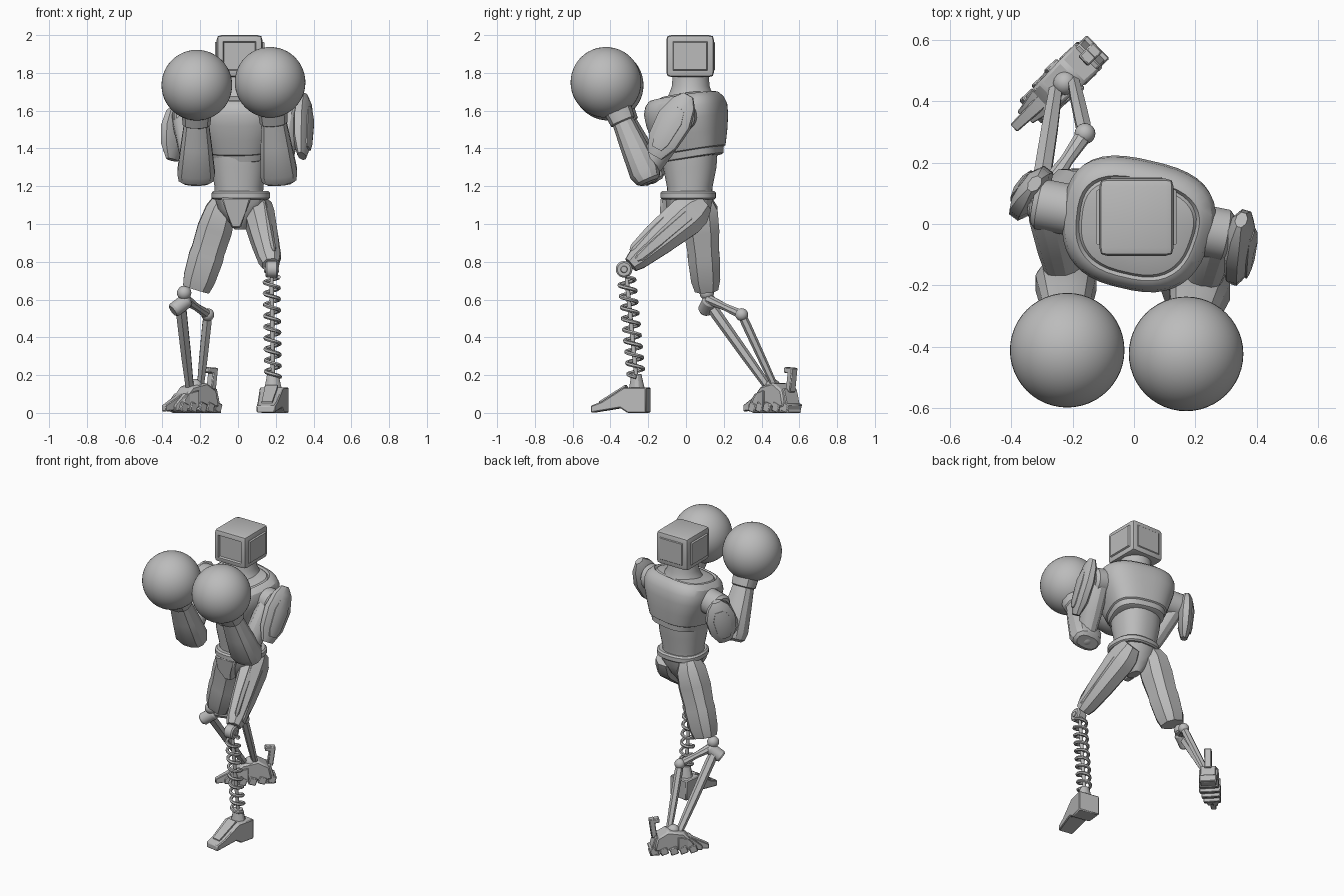
import bpy, bmesh, math
from mathutils import Matrix, Vector

if "Cube" in bpy.data.objects:
    bpy.data.objects.remove(bpy.data.objects["Cube"])

grey = bpy.data.materials.new("plain_grey")
grey.use_nodes = True
grey.diffuse_color = (0.5, 0.5, 0.5, 1)
grey.node_tree.nodes["Principled BSDF"].inputs["Base Color"].default_value = grey.diffuse_color
parts = []


def place(x, y, z, pitch=0, yaw=0):
    turn = Matrix.Rotation(math.radians(yaw), 4, 'Z') @ Matrix.Rotation(math.radians(pitch), 4, 'X')
    return Matrix.Translation((x, y, z)) @ turn


def finish(name, bm, matrix=Matrix(), bevel=0):
    """Turn a bmesh into a named part."""
    bmesh.ops.recalc_face_normals(bm, faces=bm.faces)
    mesh = bpy.data.meshes.new(name)
    bm.to_mesh(mesh)
    bm.free()
    mesh.materials.append(grey)
    obj = bpy.data.objects.new(name, mesh)
    obj.matrix_world = matrix
    bpy.context.collection.objects.link(obj)
    if bevel:
        mod = obj.modifiers.new("edge_bevel", 'BEVEL')
        mod.width, mod.segments = bevel, 1
    parts.append(obj)
    return obj


def loft(name, rings, matrix=Matrix(), sides=32, power=2.0, flare=0.0):
    """Skin stacked rings given as (height, half width, half depth); flare widens the +y side."""
    bm = bmesh.new()
    loops = []
    for h, rx, ry in rings:
        loop = []
        for i in range(sides):
            a = (i + 0.5) * math.tau / sides
            c, s = math.cos(a), math.sin(a)
            y = math.copysign(abs(s) ** (2 / power), s)
            x = math.copysign(abs(c) ** (2 / power), c) * (1 + flare * y)
            loop.append(bm.verts.new((x * rx, y * ry, h)))
        loops.append(loop)
    for low, high in zip(loops, loops[1:]):
        for i in range(sides):
            j = (i + 1) % sides
            bm.faces.new((low[i], low[j], high[j], high[i]))
    bm.faces.new(loops[0])
    bm.faces.new(loops[-1])
    return finish(name, bm, matrix)


def limb(name, a, b, rings, sides=8, power=2.0, hint=None):
    """Loft along the line a to b, ring heights being fractions of it."""
    a, b = Vector(a), Vector(b)
    axis = (b - a).normalized()
    hint = hint or (Vector((1, 0, 0)) if abs(axis.x) < 0.8 else Vector((0, 0, 1)))
    side = (hint - axis * hint.dot(axis)).normalized()
    frame = Matrix((side, axis.cross(side), axis)).transposed().to_4x4()
    length = (b - a).length
    return loft(name, [(t * length, rx, ry) for t, rx, ry in rings],
                Matrix.Translation(a) @ frame, sides, power)


def rod(name, a, b, r, sides=20):
    return limb(name, a, b, [(0, r * .8, r * .8), (.12, r, r), (.88, r, r), (1, r * .8, r * .8)], sides)


def ball(name, center, r, seg=24):
    bm = bmesh.new()
    bmesh.ops.create_uvsphere(bm, u_segments=seg, v_segments=seg // 2, radius=r)
    return finish(name, bm, Matrix.Translation(center))


def box(name, size, matrix, bevel=0):
    bm = bmesh.new()
    bmesh.ops.create_cube(bm, size=1)
    bmesh.ops.scale(bm, vec=size, verts=bm.verts)
    return finish(name, bm, matrix, bevel)


def prism(name, outline, width, matrix, bevel=0, taper=1.0):
    """Side outline (y, z) pushed out across x, narrowing towards low y."""
    bm = bmesh.new()
    ys = [p[0] for p in outline]
    sides = []
    for s in (-.5, .5):
        sides.append([bm.verts.new((s * width * (taper + (1 - taper) * (y - min(ys)) / (max(ys) - min(ys))), y, z))
                      for y, z in outline])
    n = len(outline)
    for i in range(n):
        j = (i + 1) % n
        bm.faces.new((sides[0][i], sides[0][j], sides[1][j], sides[1][i]))
    for loop in sides:
        bm.faces.new(loop)
    return finish(name, bm, matrix, bevel)


# Head: chamfered box, recessed screen, raised cheek and back panels
bm = bmesh.new()
bmesh.ops.create_cube(bm, size=1)
bmesh.ops.scale(bm, vec=(.242, .252, .222), verts=bm.verts)
bmesh.ops.bevel(bm, geom=bm.edges[:], offset=.026, segments=2, profile=.6, affect='EDGES')
bm.normal_update()
for axis, lift in (((0, -1, 0), -.015), ((0, 1, 0), .005), ((1, 0, 0), .01), ((-1, 0, 0), .01)):
    face = max(bm.faces, key=lambda f: f.normal.dot(Vector(axis)) * f.calc_area())
    bmesh.ops.inset_individual(bm, faces=[face], thickness=.012, depth=0)
    bmesh.ops.inset_individual(bm, faces=[face], thickness=.006, depth=lift)
finish("head", bm, place(.008, .022, 1.889))
loft("neck", [(1.64, .15, .14), (1.69, .12, .115), (1.73, .1, .1), (1.79, .098, .096)], place(.008, .025, 0))

# Chest shell with lower lip and recessed collar
chest = place(.012, .012, 1.5, 9, -13)
loft("chest", [(-.155, .148, .145), (-.15, .162, .158), (-.115, .17, .165), (-.11, .18, .175), (-.03, .21, .195),
               (.05, .238, .21), (.11, .245, .213), (.15, .235, .2), (.175, .21, .178), (.18, .198, .165),
               (.168, .188, .155), (.178, .18, .147), (.19, .13, .1)], chest, 40, 2.7, .09)
loft("waist", [(1.15, .128, .12), (1.2, .13, .122), (1.3, .148, .142), (1.42, .155, .15)], place(.005, .02, 0), 32, 2.3)

# Hips: belt, pelvis and front plate
loft("belt", [(1.13, .145, .138), (1.138, .155, .148), (1.165, .155, .148), (1.175, .145, .138)],
     place(.015, .012, 0), 32, 2.5)
loft("pelvis", [(.97, .03, .05), (1.02, .07, .09), (1.08, .12, .12), (1.14, .14, .132)], place(.012, .015, 0), 12, 2.3)
bm = bmesh.new()
plate = [bm.verts.new(p) for p in ((-.08, -.135, 1.14), (.08, -.135, 1.14), (.05, -.13, 1.06),
                                   (.025, -.1, .98), (-.025, -.1, .98), (-.05, -.13, 1.06))]
made = bmesh.ops.extrude_face_region(bm, geom=[bm.faces.new(plate)])
bmesh.ops.translate(bm, vec=(0, .06, 0), verts=[v for v in made["geom"] if isinstance(v, bmesh.types.BMVert)])
finish("front_hip_plate", bm, place(-.01, 0, 0), .008)

# Arms with round gloves: shoulder, elbow, glove centre, pad top, pad bottom, pad facing
arms = (("left", (.27, -.03, 1.57), (.215, -.215, 1.27), (.17, -.424, 1.75),
         (.35, .01, 1.675), (.338, -.165, 1.36), (.95, -.3, .05)),
        ("right", (-.28, .06, 1.56), (-.222, -.19, 1.27), (-.218, -.412, 1.735),
         (-.325, .13, 1.62), (-.35, .07, 1.34), (-.78, .62, .05)))
for side, shoulder, elbow, glove, top, low, facing in arms:
    sh, el, gl, facing = Vector(shoulder), Vector(elbow), Vector(glove), Vector(facing)
    out = Vector((math.copysign(.05, sh.x), -.2 * math.copysign(.05, sh.x), -.005))
    rod(side + "_shoulder_joint", sh - out * 2, sh + out * .9, .084, 24)
    rod(side + "_shoulder_cap", sh, sh + out * 1.2, .05, 24)
    limb(side + "_upper_arm", sh, el, [(-.15, .05, .055), (.1, .072, .082), (.55, .068, .075), (1, .055, .06)], 12)
    limb(side + "_shoulder_pad", top, low, [(-.02, .02, .03), (.12, .04, .072), (.4, .05, .102), (.75, .046, .09),
                                            (1, .022, .045)], 8, 2, facing)
    limb(side + "_pad_panel", Vector(top) + facing * .036, Vector(low) + facing * .036,
         [(.2, .008, .035), (.4, .02, .06), (.75, .014, .05), (.88, .006, .03)], 8, 2, facing)
    ball(side + "_elbow", el, .06)
    wrist = el.lerp(gl, .62)
    limb(side + "_forearm", el, wrist, [(-.17, .075, .045), (-.12, .094, .068), (.02, .102, .086), (.5, .084, .073),
                                        (.9, .068, .06), (.92, .076, .07), (1.2, .082, .08)], 12, 2.5)
    ball(side + "_glove", gl, .187, 48)

# Left thigh with outer panels, and knee disc
hip, knee = Vector((.1, .065, 1.09)), Vector((.172, -.285, .79))
limb("left_thigh", hip, knee, [(-.08, .06, .06), (.06, .08, .1), (.2, .084, .107), (.6, .074, .085),
                               (.92, .06, .062), (1.02, .046, .045)], 8, 2.4)
for k, shift in enumerate(((.064, .0, .0), (.03, -.035, .05))):
    v = Vector(shift)
    limb("left_thigh_panel_%d" % k, hip + v, knee + v * .8,
         [(.1, .01, .03), (.16, .022, .05), (.6, .018, .045), (.88, .014, .03), (.93, .006, .015)], 6)
rod("left_knee_disc", (.145, -.328, .76), (.212, -.328, .76), .044, 24)
rod("left_knee_pin", (.137, -.328, .76), (.218, -.328, .76), .02, 16)

# Left shin: coil around a thin rod
top, low = Vector((.178, -.315, .72)), Vector((.185, -.263, .19))
rod("left_shin_rod", top, low, .012, 12)
curve = bpy.data.curves.new("left_shin_coil", 'CURVE')
curve.dimensions, curve.bevel_depth, curve.bevel_resolution = '3D', .0105, 1
curve.use_fill_caps = True
line = curve.splines.new('POLY')
turns, steps = 9, 18
line.points.add(turns * steps)
for i, p in enumerate(line.points):
    a = math.tau * i / steps
    c = top.lerp(low, i / (turns * steps))
    p.co = (c.x + .038 * math.cos(a), c.y + .042 * math.sin(a), c.z, 1)
curve.materials.append(grey)
coil = bpy.data.objects.new("left_shin_coil", curve)
bpy.context.collection.objects.link(coil)
bpy.ops.object.select_all(action='DESELECT')
coil.select_set(True)
bpy.context.view_layer.objects.active = coil
bpy.ops.object.convert(target='MESH')
parts.append(bpy.context.view_layer.objects.active)

# Left foot: arched wedge shoe, instep plate and ankle collar
shoe = place(.188, -.26, 0, 0, -10)
prism("left_foot", [(-.24, 0), (-.24, .038), (-.18, .06), (-.06, .135), (.062, .135), (.062, 0), (-.04, 0),
                    (-.08, .026)], .145, shoe, .006, .68)
prism("left_instep_plate", [(-.2, .05), (-.2, .06), (-.06, .147), (-.05, .13)], .07, shoe, 0, .8)
limb("left_ankle", (.185, -.26, .12), (.185, -.263, .205), [(0, .05, .045), (.5, .04, .036), (1, .032, .028)], 12)

# Right thigh with side panel
hip, knee = Vector((-.08, .07, 1.11)), Vector((-.222, .108, .655))
limb("right_thigh", hip, knee, [(-.05, .06, .07), (.08, .085, .1), (.3, .098, .1), (.55, .094, .088),
                                (.62, .098, .09), (.88, .09, .082), (1, .076, .066)], 8, 2.6)
out = Vector((-.075, 0, -.015))
limb("right_thigh_panel", hip + out, knee + out * .85,
     [(.08, .01, .03), (.15, .026, .055), (.5, .028, .055), (.8, .022, .045), (.86, .008, .02)], 6)

# Right shin: knee joints, link and two struts
ball("right_knee_ball", (-.285, .11, .635), .038)
rod("right_knee_pin", (-.345, .1, .54), (-.265, .13, .6), .04, 16)
ball("right_strut_ball", (-.16, .295, .52), .034)
limb("right_knee_link", (-.28, .12, .6), (-.16, .295, .52), [(0, .034, .028), (.5, .022, .02), (1, .028, .026)])
bones = [(0, .026, .026), (.12, .032, .03), (.6, .03, .027), (1, .024, .022)]
limb("right_outer_strut", (-.305, .12, .58), (-.255, .44, .13), bones, 6)
limb("right_inner_strut", (-.16, .295, .52), (-.2, .475, .13), [(t, x * .85, y * .8) for t, x, y in bones], 6)
ball("right_ankle", (-.225, .46, .14), .04, 16)

# Right foot: narrow hull, converging claws, sole slats and heel spur
claw_foot = place(-.245, .455, 0, 0, -46)
prism("right_foot_hull", [(-.12, .03), (-.1, .08), (-.04, .14), (.06, .16), (.13, .12), (.15, .03)],
      .12, claw_foot, .01, .8)
for k, (x, yaw, reach) in enumerate(((-.036, 8, .16), (0, 0, .205), (.036, -8, .15))):
    prism("right_claw_%d" % k, [(-reach, .008), (-reach, .04), (-.09, .1), (0, .12), (0, .03)], .055,
          claw_foot @ place(x, 0, 0, 0, yaw), .004, .6)
for k in range(5):
    box("right_sole_slat_%d" % k, (.135 - .014 * abs(k - 2), .05, .05),
        claw_foot @ place(0, -.1 + .062 * k, .029, -18), .005)
box("right_heel_spur", (.045, .035, .13), claw_foot @ place(0, .15, .175, -8), .005)
box("right_heel_spur_tip", (.045, .05, .03), claw_foot @ place(0, .135, .225, -8), .005)
prism("right_heel", [(.07, .1), (.14, .13), (.155, .08), (.175, 0), (.11, 0)], .1, claw_foot, .005)

# Smooth shading that keeps hard edges
bpy.ops.object.select_all(action='DESELECT')
for obj in parts:
    obj.select_set(True)
bpy.context.view_layer.objects.active = parts[0]
bpy.ops.object.shade_smooth_by_angle(angle=math.radians(30))
